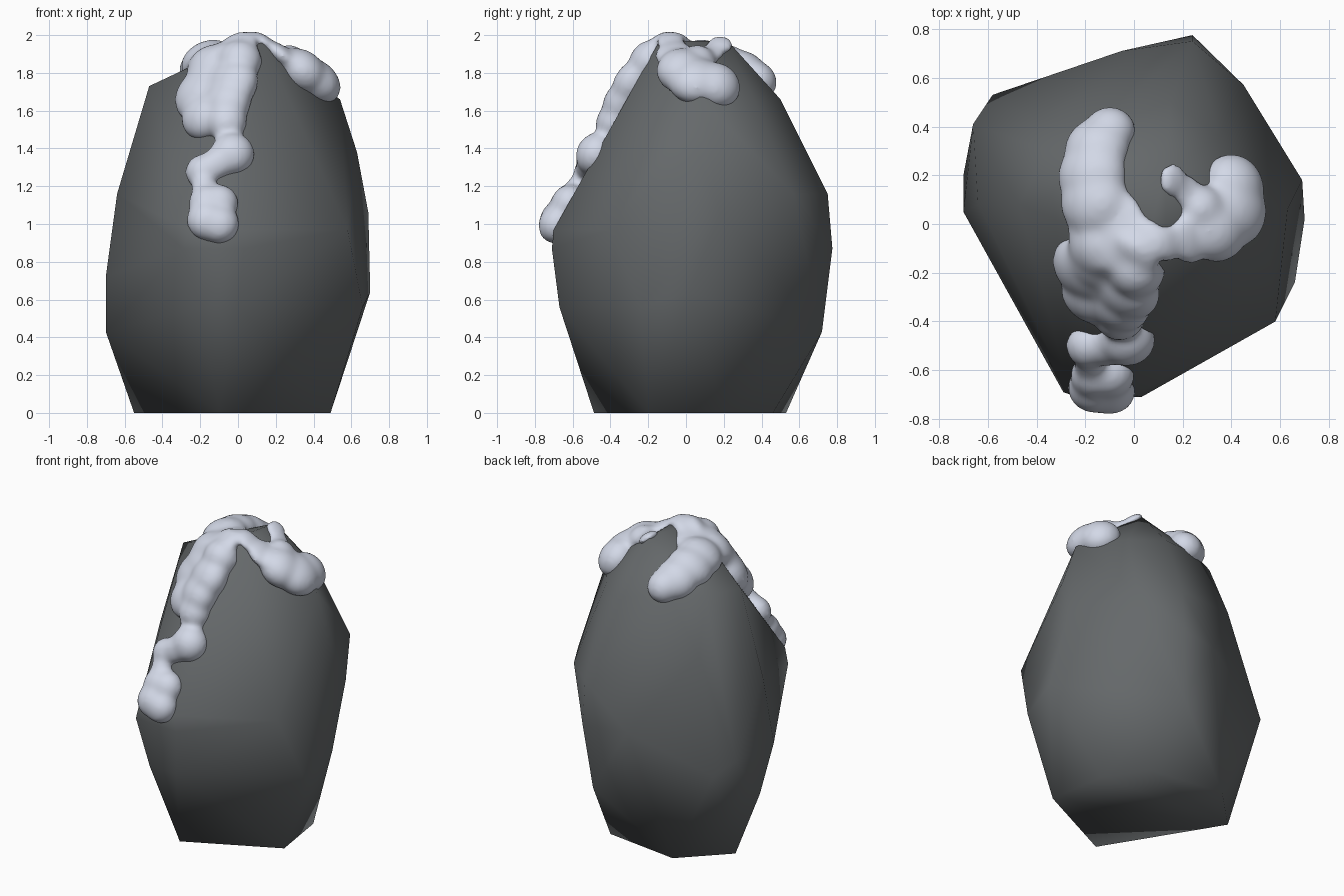
import bpy, bmesh, math
from mathutils import Vector, Matrix
from mathutils.bvhtree import BVHTree

cube = bpy.data.objects.get("Cube")
if cube:
    bpy.data.objects.remove(cube, do_unlink=True)


def material(name, rgb):
    m = bpy.data.materials.new(name)
    m.use_nodes = True
    m.diffuse_color = (*rgb, 1)
    m.node_tree.nodes["Principled BSDF"].inputs["Base Color"].default_value = (*rgb, 1)
    return m


def add_object(name, bm, mat):
    me = bpy.data.meshes.new(name)
    bm.to_mesh(me)
    me.materials.append(mat)
    ob = bpy.data.objects.new(name, me)
    bpy.context.collection.objects.link(ob)
    return ob


def smooth(ob, degrees):
    bpy.ops.object.select_all(action='DESELECT')
    bpy.context.view_layer.objects.active = ob
    ob.select_set(True)
    bpy.ops.object.shade_smooth_by_angle(angle=math.radians(degrees))


stone = material("dark grey stone", (0.13, 0.14, 0.145))
snow_white = material("cool white snow", (0.65, 0.69, 0.80))

# Boulder corners, grouped by height: {z: [(x, y), ...]}
corners = {
    0.0: [(-.1, -.487), (.49, -.2), (.43, .2), (.25, .46), (-.27, .53), (-.55, .25)],
    0.43: [(-.7, .2), (.2, .72)],
    0.56: [(-.2, -.67), (0, -.67), (.66, -.24)],
    0.64: [(-.58, .53), (.7, .02)],
    0.72: [(-.7, .05), (-.66, .41)],
    0.87: [(.24, .775), (-.29, -.69), (.03, -.71), (-.05, .71)],
    0.97: [(-.26, -.7), (0, -.7), (.58, -.4)],
    1.06: [(.69, .18)],
    1.16: [(.24, .75), (.45, .57), (-.64, .08)],
    1.38: [(.63, .06), (-.4, .43)],
    1.66: [(.54, .08), (.15, .5), (.35, .36)],
    1.73: [(-.47, .08), (-.36, .3), (-.15, .4)],
    1.97: [(.13, -.14), (.13, .22), (.04, -.13)],
}
bm = bmesh.new()
for z, ring in corners.items():
    for x, y in ring:
        bm.verts.new((x, y, z))
hull = bmesh.ops.convex_hull(bm, input=bm.verts)
loose = {v for v in hull["geom_interior"] if isinstance(v, bmesh.types.BMVert)}
bmesh.ops.delete(bm, geom=list(loose), context='VERTS')
bmesh.ops.recalc_face_normals(bm, faces=bm.faces)
boulder = add_object("boulder", bm, stone)
tree = BVHTree.FromBMesh(bm)
bm.free()
smooth(boulder, 75)

# Snow patches laid on the stone: (across, along, radius)
front_patches = [  # x, z, dropped onto the front slope
    (.01, 1.86, .12), (-.14, 1.82, .14), (-.03, 1.74, .15), (-.19, 1.68, .16),
    (-.06, 1.64, .14), (-.17, 1.57, .14), (-.06, 1.54, .11), (-.06, 1.47, .065),
    (-.03, 1.37, .12), (-.11, 1.32, .09), (-.19, 1.28, .095), (-.18, 1.2, .07),
    (-.16, 1.11, .105), (-.1, 1.11, .105), (-.16, 1.02, .115), (-.1, 1.0, .11),
]
top_patches = [  # x, y, dropped from above
    (-.01, -.14, .13), (-.15, -.15, .14), (-.11, -.02, .18), (.04, -.07, .1),
    (-.16, .09, .15), (-.17, .2, .15), (-.15, .31, .14), (-.1, .38, .11),
    (.14, -.08, .08), (.23, -.06, .11), (.34, -.02, .14), (.41, .05, .15),
    (.41, .16, .135), (.28, .06, .1), (.22, .13, .075), (.16, .18, .075),
]


def patch(bm, hit, normal, r):
    thickness = min(.11, r * .9) * (.5 if hit.z > 1.89 else 1)
    place = Matrix.Translation(hit) @ normal.to_track_quat('Z', 'Y').to_matrix().to_4x4()
    bmesh.ops.create_icosphere(bm, subdivisions=3, radius=1,
                               matrix=place @ Matrix.Diagonal((r, r, thickness, 1)))


bm = bmesh.new()
for x, z, r in front_patches:
    hit, n, _, _ = tree.ray_cast(Vector((x, -3, z)), Vector((0, 1, 0)))
    patch(bm, hit, n, r)
for x, y, r in top_patches:
    hit, n, _, _ = tree.ray_cast(Vector((x, y, 4)), Vector((0, 0, -1)))
    patch(bm, hit, n, r)
snow = add_object("snow_cover", bm, snow_white)
bm.free()

# Fuse the patches into one soft drift
remesh = snow.modifiers.new("fuse", 'REMESH')
remesh.mode = 'VOXEL'
remesh.voxel_size = .014
remesh.use_smooth_shade = True
relax = snow.modifiers.new("soften", 'SMOOTH')
relax.factor = .5
relax.iterations = 28
smooth(snow, 180)
